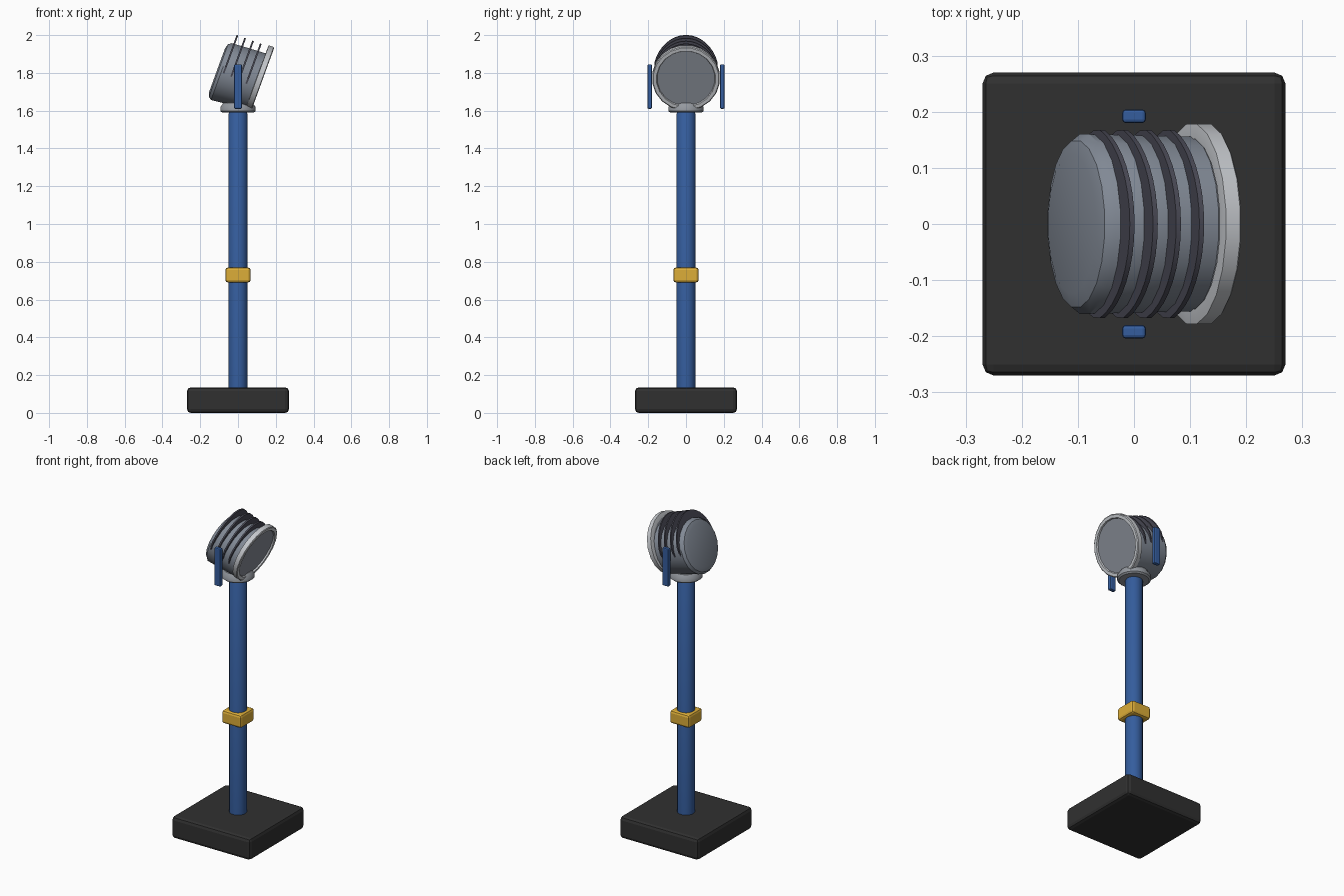
import bpy, math
from mathutils import Vector

if "Cube" in bpy.data.objects:
    bpy.data.objects.remove(bpy.data.objects["Cube"])

def mat(name, r, g, b):
    m = bpy.data.materials.new(name)
    m.diffuse_color = (r, g, b, 1)
    m.use_nodes = True
    m.node_tree.nodes["Principled BSDF"].inputs["Base Color"].default_value = m.diffuse_color
    return m

BLUE = mat("blue_paint", .035, .11, .34)
YELLOW = mat("yellow_band", .72, .42, .04)
BLACK = mat("black_base", .03, .03, .03)
GREY = mat("housing_grey", .22, .25, .30)
LIGHT = mat("rim_light_grey", .56, .58, .61)
GLASS = mat("lens_grey", .24, .26, .30)
FIN = mat("fin_dark_grey", .07, .07, .095)
COLLAR = mat("collar_grey", .30, .32, .35)

def mesh_object(name, verts, faces, m, smooth=True):
    me = bpy.data.meshes.new(name)
    me.from_pydata(verts, [], faces)
    me.materials.append(m)
    ob = bpy.data.objects.new(name, me)
    bpy.context.collection.objects.link(ob)
    bpy.context.view_layer.objects.active = ob
    bpy.ops.object.select_all(action='DESELECT')
    ob.select_set(True)
    if smooth:
        bpy.ops.object.shade_smooth_by_angle(angle=math.radians(35))
    return ob

def box(name, lo, hi, bevel, m, seg=2):
    v = [(x, y, z) for x in (lo[0], hi[0]) for y in (lo[1], hi[1]) for z in (lo[2], hi[2])]
    f = [(0, 1, 3, 2), (4, 6, 7, 5), (0, 4, 5, 1), (2, 3, 7, 6), (0, 2, 6, 4), (1, 5, 7, 3)]
    ob = mesh_object(name, v, f, m, False)
    b = ob.modifiers.new("bevel", 'BEVEL')
    b.width, b.segments = bevel, seg
    return ob

def loft(name, rings, n, place, m, closed=False):
    """Skin rings of (axis position, radius, offset); closed joins last to first."""
    verts, faces = [], []
    for a, r, h in rings:
        for i in range(n):
            t = 2 * math.pi * (i + .5) / n
            verts.append(place(a, r * math.cos(t), r * math.sin(t) + h))
    k = len(rings)
    for j in range(k if closed else k - 1):
        for i in range(n):
            p, q = j * n, (j + 1) % k * n
            faces.append((p + i, p + (i + 1) % n, q + (i + 1) % n, q + i))
    if not closed:
        faces += [tuple(range(n))[::-1], tuple(range((k - 1) * n, k * n))]
    return mesh_object(name, verts, faces, m)

# placement frames: upright, and the lamp head tilted 20 degrees down toward +x
def upright(a, y, h):
    return Vector((h, y, a))

T = math.radians(20)
AXIS = Vector((math.cos(T), 0, -math.sin(T)))
UP = Vector((math.sin(T), 0, math.cos(T)))
def head(a, y, h):
    return Vector((0, 0, 1.78)) + AXIS * a + UP * h + Vector((0, y, 0))

# stand
box("base", (-.27, -.27, 0), (.27, .27, .135), .02, BLACK)
loft("pole", [(.13, .05, 0), (1.585, .05, 0), (1.592, .046, 0)], 16, upright, BLUE)
box("pole_band", (-.067, -.067, .69), (.067, .067, .77), .014, YELLOW)
loft("collar", [(1.59, .085, 0), (1.598, .095, 0), (1.618, .095, 0), (1.64, .08, 0), (1.65, .05, 0)],
     20, upright, COLLAR)

# yoke arms
for s, side in ((-1, "front"), (1, "back")):
    ys = sorted((s * .18, s * .204))
    box("yoke_arm_" + side, (-.021, ys[0], 1.61), (.021, ys[1], 1.845), .006, BLUE)

# lamp housing
loft("housing", [(-.116, .125, -.005), (-.108, .15, -.005), (-.092, .162, -.005),
                 (.0, .160, .003), (.112, .157, .012)], 20, head, GREY)

# front rim and lens
loft("rim", [(.095, .166, .034), (.097, .18, .034), (.124, .18, .034), (.128, .175, .034),
             (.128, .157, .034), (.118, .153, .034), (.095, .153, .034)], 20, head, LIGHT, True)
loft("lens", [(.100, .158, .034), (.119, .156, .034)], 20, head, GLASS)

# cooling fins: crescent blades over the upper half of the housing
for k in range(4):
    a0 = -.078 + .044 * k
    n, verts, faces = 20, [], []
    for i in range(n + 1):
        t = math.pi * i / n
        c, s = math.cos(t), math.sin(t)
        bulge = min(1, .25 + 3 * s)
        for r_y, r_h in ((.14, .14), (.15 + .026 * bulge, .205)):
            for d in (-.0045, .0045):
                verts.append(head(a0 + d, r_y * c, r_h * s - .02 * (1 - s)))
    for i in range(n):
        p, q = 4 * i, 4 * i + 4
        for u, v in ((0, 1), (1, 3), (3, 2), (2, 0)):
            faces.append((p + u, p + v, q + v, q + u))
    faces += [(0, 2, 3, 1), (4 * n, 4 * n + 1, 4 * n + 3, 4 * n + 2)]
    mesh_object("cooling_fin_%d" % (k + 1), verts, faces, FIN)

# consistent outward normals
for ob in bpy.data.objects:
    bpy.context.view_layer.objects.active = ob
    bpy.ops.object.select_all(action='DESELECT')
    ob.select_set(True)
    bpy.ops.object.mode_set(mode='EDIT')
    bpy.ops.mesh.select_all(action='SELECT')
    bpy.ops.mesh.normals_make_consistent(inside=False)
    bpy.ops.object.mode_set(mode='OBJECT')
